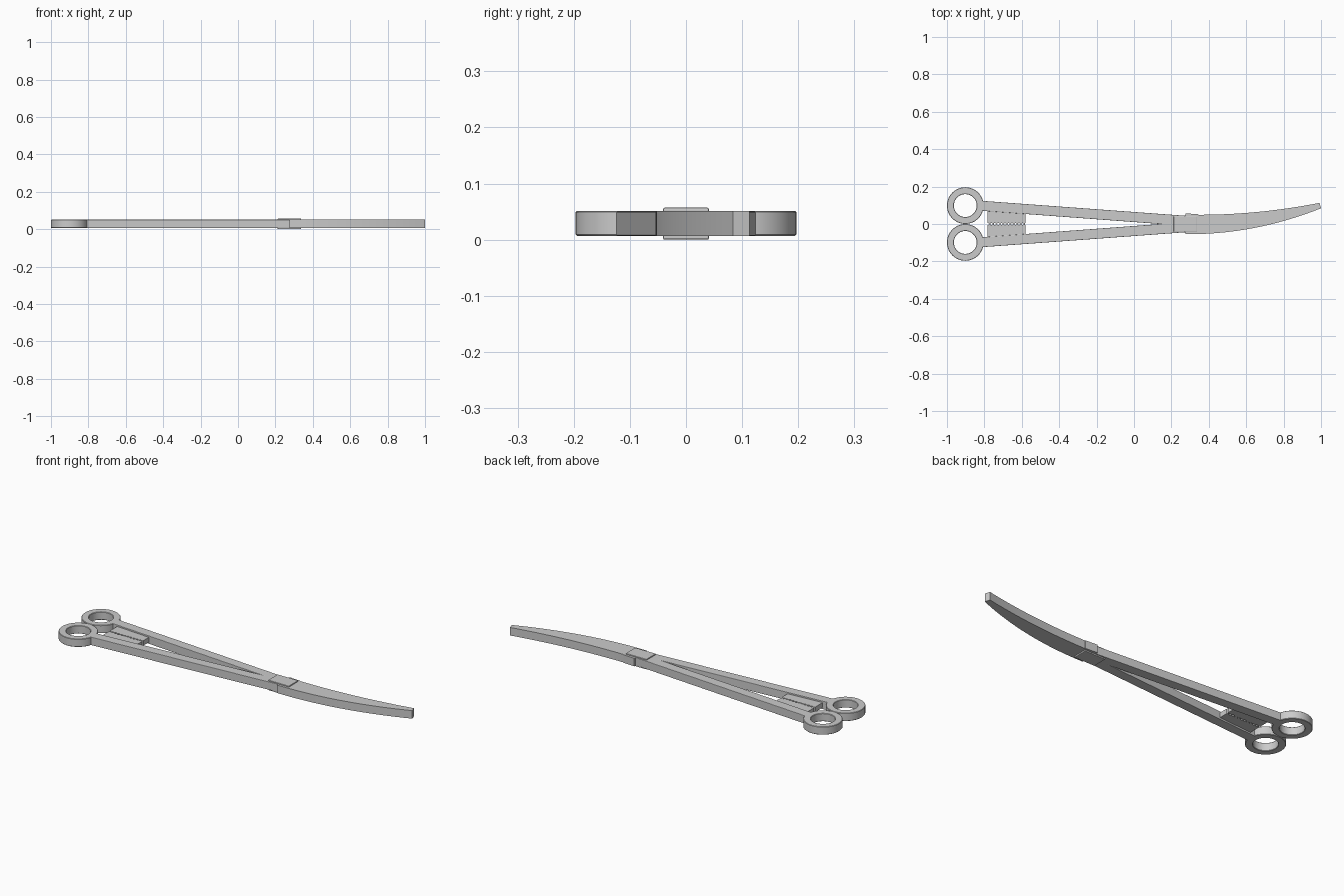
import bpy, bmesh, math

if "Cube" in bpy.data.objects:
    bpy.data.objects.remove(bpy.data.objects["Cube"])

Z0, Z1 = 0.007, 0.051


def finish(bm, name, bevel=0.0, smooth=False):
    bmesh.ops.recalc_face_normals(bm, faces=bm.faces)
    me = bpy.data.meshes.new(name)
    bm.to_mesh(me)
    bm.free()
    ob = bpy.data.objects.new(name, me)
    bpy.context.collection.objects.link(ob)
    if bevel:
        m = ob.modifiers.new("bevel", 'BEVEL')
        m.width = bevel
        m.segments = 2
        m.limit_method = 'ANGLE'
        m.angle_limit = math.radians(40)
    if smooth:
        bpy.ops.object.select_all(action='DESELECT')
        ob.select_set(True)
        bpy.context.view_layer.objects.active = ob
        bpy.ops.object.shade_smooth_by_angle(angle=math.radians(35))
    return ob


def plate(name, pts, z0=Z0, z1=Z1, bevel=0.0, smooth=False):
    """Extrude a flat outline from z0 to z1."""
    bm = bmesh.new()
    f = bm.faces.new([bm.verts.new((x, y, z0)) for x, y in pts])
    r = bmesh.ops.extrude_face_region(bm, geom=[f])
    top = [v for v in r['geom'] if isinstance(v, bmesh.types.BMVert)]
    bmesh.ops.translate(bm, verts=top, vec=(0, 0, z1 - z0))
    return finish(bm, name, bevel, smooth)


def ring(name, cx, cy, r_in, r_out, n=64):
    """Finger ring: small chamfered rectangle swept round a circle."""
    c = 0.002
    sec = [(r_in, Z0 + c), (r_in + c, Z0), (r_out - c, Z0), (r_out, Z0 + c),
           (r_out, Z1 - c), (r_out - c, Z1), (r_in + c, Z1), (r_in, Z1 - c)]
    bm = bmesh.new()
    loops = []
    for i in range(n):
        a = 2 * math.pi * i / n
        loops.append([bm.verts.new((cx + r * math.cos(a), cy + r * math.sin(a), z))
                      for r, z in sec])
    for i in range(n):
        p, q = loops[i], loops[(i + 1) % n]
        for k in range(8):
            j = (k + 1) % 8
            bm.faces.new((p[k], q[k], q[j], p[j]))
    return finish(bm, name, smooth=True)


def quad_curve(a, m, b, t):
    """Parabola through a (t=0), m (t=.5), b (t=1)."""
    return (a * (1 - t) * (1 - 2 * t) + m * 4 * t * (1 - t) + b * t * (2 * t - 1))


# Handles: ring, shank and toothed ratchet on each side
TEETH = 11
XA, XB = -0.783, -0.580
for s, side in ((1, "left"), (-1, "right")):
    ring(f"finger_ring_{side}", -0.902, s * 0.0985, 0.061, 0.098)
    plate(f"shank_{side}", [(-0.815, s * 0.124), (0.29, s * 0.043),
                            (0.29, s * -0.011), (-0.815, s * 0.071)], bevel=0.002)
    step = (XB - XA) / TEETH
    edge = []
    for i in range(TEETH):
        edge += [(XA + i * step, s * 0.006), (XA + (i + 0.75) * step, s * 0.0)]
    edge.append((XB, s * 0.006))
    plate(f"ratchet_{side}", edge + [(XB, s * 0.065), (XA, s * 0.080)], 0.016, 0.043)

# Curved jaws, closed along their shared centre line
N = 20
outer, inner, mid = [], [], []
for i in range(N + 1):
    t = i / N
    xu, xl = 0.275 + t * (0.992 - 0.275), 0.275 + t * (1.0 - 0.275)
    u = (xu, quad_curve(0.050, 0.062, 0.113, t))
    l = (xl, quad_curve(-0.054, -0.022, 0.084, t))
    outer.append(u)
    inner.append(l)
    mid.append(((u[0] + l[0]) / 2, (u[1] + l[1]) / 2))
plate("jaw_left", outer + mid[::-1], smooth=True)
plate("jaw_right", mid + inner[::-1], smooth=True)

# Raised shoulder where the outer jaw meets the joint
plate("jaw_shoulder", [(0.275, 0.057), (0.345, 0.052), (0.345, 0.0), (0.275, 0.0)])

# Box joint
plate("box_joint", [(0.212, -0.041), (0.338, -0.041), (0.338, 0.041), (0.212, 0.041)],
      0.0, 0.057, bevel=0.003)
